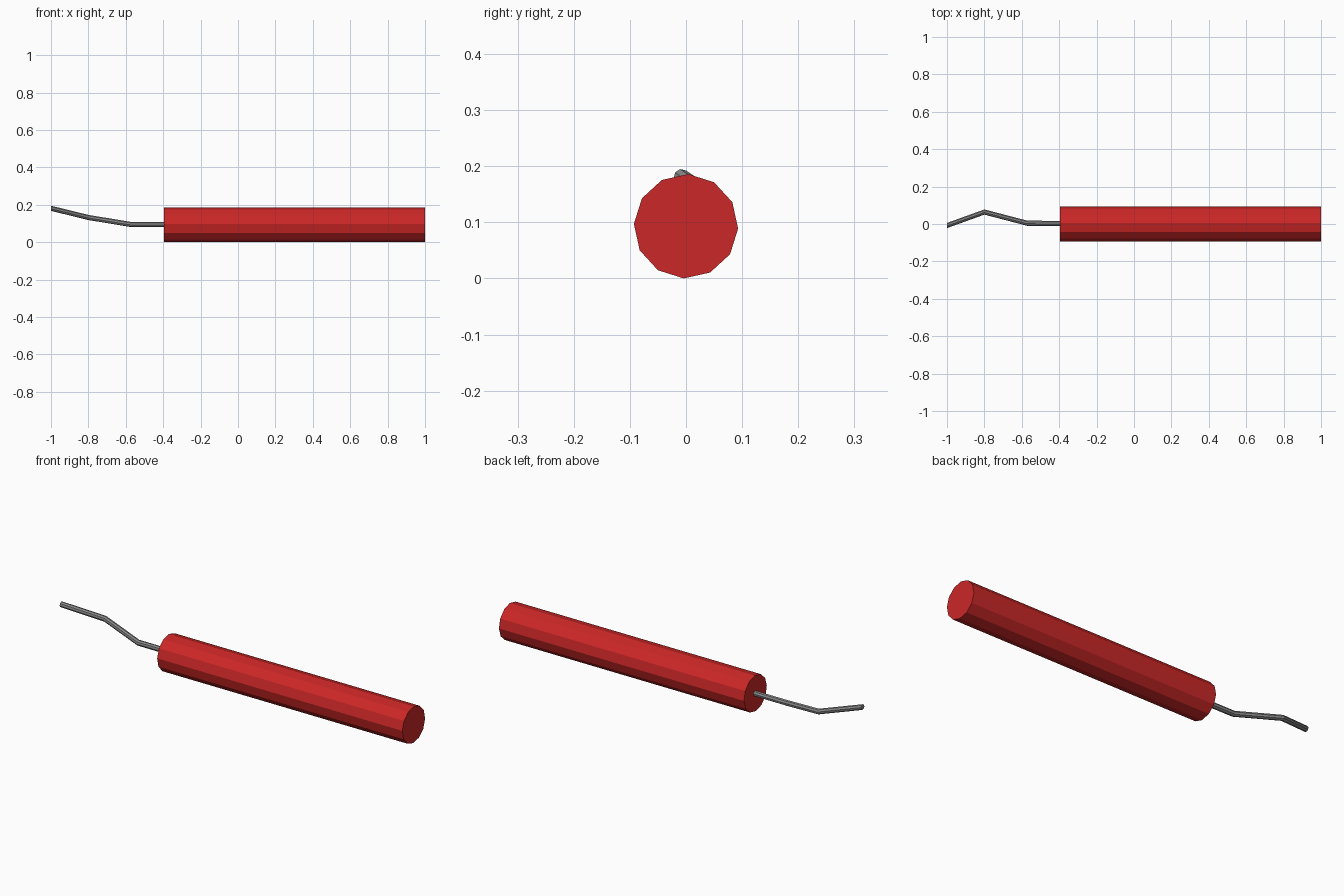
import bpy, bmesh, math

if "Cube" in bpy.data.objects:
    bpy.data.objects.remove(bpy.data.objects["Cube"])


def material(name, rgb):
    m = bpy.data.materials.new(name)
    m.diffuse_color = (*rgb, 1)
    m.use_nodes = True
    m.node_tree.nodes["Principled BSDF"].inputs["Base Color"].default_value = m.diffuse_color
    return m


def tube(name, path, sides, turn, mat):
    """Skin rings lying across x; path holds (x, y, z, radius)."""
    bm = bmesh.new()
    rings = []
    for x, y, z, r in path:
        angles = [math.radians(turn) + math.tau * i / sides for i in range(sides)]
        rings.append([bm.verts.new((x, y + r * math.cos(a), z + r * math.sin(a)))
                      for a in angles])
    for a, b in zip(rings, rings[1:]):
        for i in range(sides):
            j = (i + 1) % sides
            bm.faces.new((a[i], a[j], b[j], b[i]))
    bm.faces.new(rings[0])
    bm.faces.new(rings[-1])
    bmesh.ops.recalc_face_normals(bm, faces=bm.faces)
    mesh = bpy.data.meshes.new(name)
    bm.to_mesh(mesh)
    bm.free()
    mesh.materials.append(mat)
    obj = bpy.data.objects.new(name, mesh)
    bpy.context.collection.objects.link(obj)
    return obj


red = material("red paper", (0.6, 0.02, 0.02))
grey = material("grey cord", (0.25, 0.25, 0.25))

# Twelve-sided stick, rolled slightly
tube("stick", [(-0.395, 0, 0.093, 0.093), (1, 0, 0.093, 0.093)], 12, -2.5, red)

# Bent fuse
tube("fuse", [(-0.38, 0.003, 0.094, 0.014), (-0.57, 0.004, 0.094, 0.014),
              (-0.80, 0.064, 0.132, 0.014), (-1.0, -0.008, 0.181, 0.014)], 8, 10, grey)
